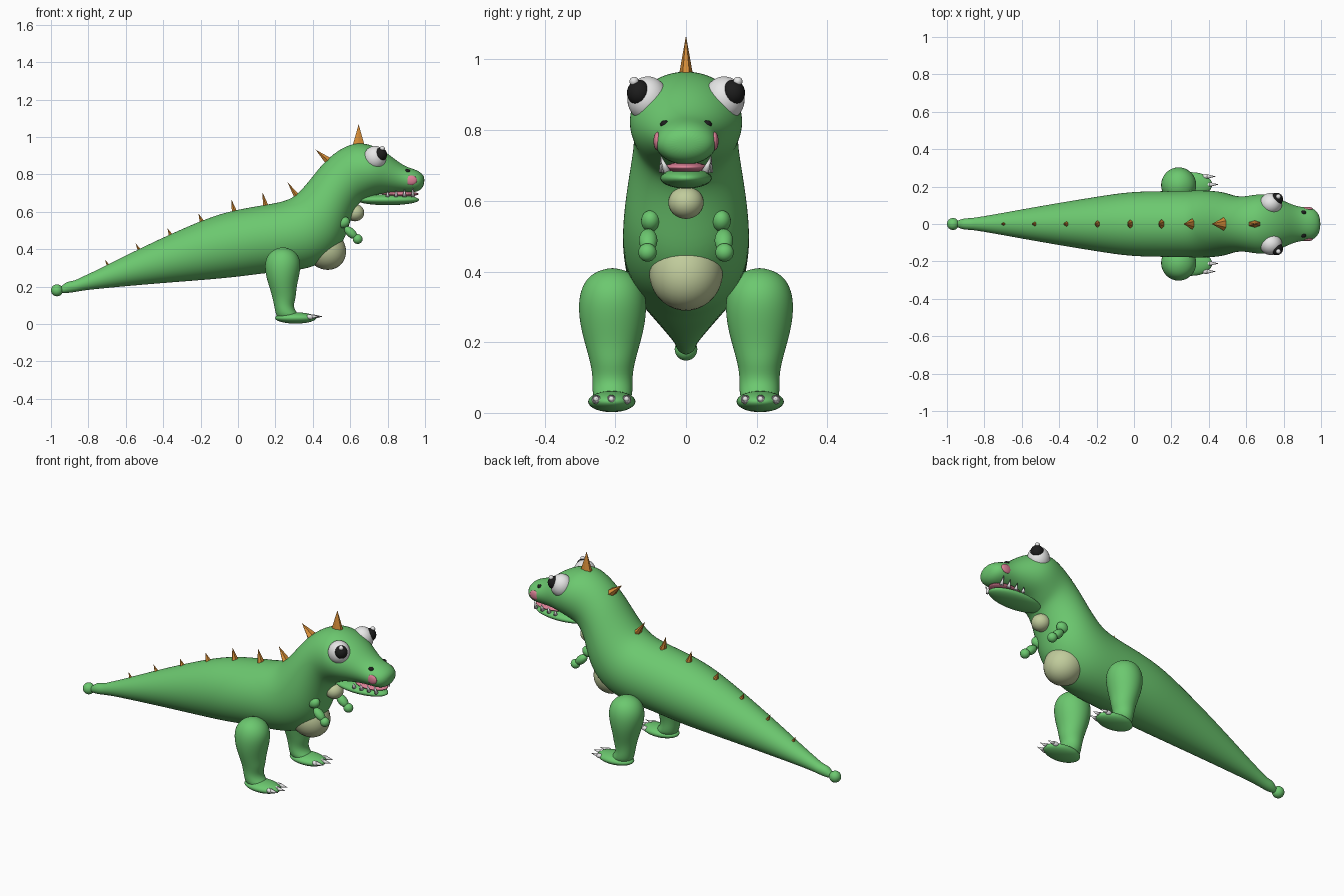
import bpy, bmesh, math
from mathutils import Matrix, Vector

cube = bpy.data.objects.get("Cube")
if cube:
    bpy.data.objects.remove(cube, do_unlink=True)


def material(name, r, g, b):
    m = bpy.data.materials.new(name)
    m.use_nodes = True
    m.diffuse_color = (r, g, b, 1)
    m.node_tree.nodes["Principled BSDF"].inputs["Base Color"].default_value = (r, g, b, 1)
    return m


GREEN = material("skin green", 0.15, 0.58, 0.16)
CREAM = material("belly cream", 0.53, 0.60, 0.33)
ORANGE = material("spike orange", 0.68, 0.27, 0.04)
PINK = material("mouth pink", 0.72, 0.22, 0.31)
WHITE = material("eye white", 0.82, 0.82, 0.82)
BLACK = material("pupil black", 0.012, 0.012, 0.012)


def finish(name, bm, mat, smooth=True):
    bmesh.ops.recalc_face_normals(bm, faces=bm.faces)
    for f in bm.faces:
        f.smooth = smooth
    mesh = bpy.data.meshes.new(name)
    bm.to_mesh(mesh)
    bm.free()
    mesh.materials.append(mat)
    obj = bpy.data.objects.new(name, mesh)
    bpy.context.collection.objects.link(obj)
    return obj


def loft(name, rings, mat, y=0, sides=24):
    """Skin elliptical rings, each given by two opposite points (x, z) and a half width."""
    bm = bmesh.new()
    rows = []
    for ax, az, bx, bz, w in rings:
        mid = Vector(((ax + bx) / 2, y, (az + bz) / 2))
        half = Vector(((ax - bx) / 2, 0, (az - bz) / 2))
        row = []
        for i in range(sides):
            a = math.tau * i / sides
            row.append(bm.verts.new(mid + half * math.cos(a) + Vector((0, w * math.sin(a), 0))))
        rows.append(row)
    for p, q in zip(rows, rows[1:]):
        for i in range(sides):
            j = (i + 1) % sides
            bm.faces.new((p[i], p[j], q[j], q[i]))
    bm.faces.new(rows[0])
    bm.faces.new(rows[-1])
    obj = finish(name, bm, mat)
    sub = obj.modifiers.new("smooth form", "SUBSURF")
    sub.levels = sub.render_levels = 2
    return obj


def blob(name, centre, radii, mat, pitch=0, yaw=0):
    bm = bmesh.new()
    m = (Matrix.Translation(centre) @ Matrix.Rotation(yaw, 4, 'Z')
         @ Matrix.Rotation(pitch, 4, 'Y') @ Matrix.Diagonal((*radii, 1)))
    bmesh.ops.create_uvsphere(bm, u_segments=32, v_segments=18, radius=1, matrix=m)
    return finish(name, bm, mat)


def spike(name, base, tip, rx, ry, mat, sides, smooth=False):
    """Cone from base to tip."""
    base, tip = Vector(base), Vector(tip)
    d = tip - base
    pitch = math.atan2(d.x, d.z)
    roll = -math.asin(d.y / d.length)
    bm = bmesh.new()
    m = (Matrix.Translation((base + tip) / 2) @ Matrix.Rotation(pitch, 4, 'Y')
         @ Matrix.Rotation(roll, 4, 'X') @ Matrix.Diagonal((rx, ry, d.length, 1)))
    bmesh.ops.create_cone(bm, cap_ends=True, segments=sides, radius1=1, radius2=0,
                          depth=1, matrix=m)
    return finish(name, bm, mat, smooth)


# Tail, torso, neck, head and snout in one skin
loft("body", [
    (-.955, .19, -.955, .17, .012),
    (-.94, .205, -.94, .165, .018),
    (-.915, .228, -.91, .165, .031),
    (-.875, .23, -.865, .172, .031),
    (-.84, .25, -.83, .178, .037),
    (-.78, .275, -.77, .186, .046),
    (-.5, .418, -.47, .213, .1),
    (-.2, .555, -.18, .234, .149),
    (-.04, .608, 0, .25, .175),
    (.145, .638, .15, .272, .177),
    (.24, .655, .35, .285, .18),
    (.3, .68, .47, .33, .181),
    (.345, .725, .56, .42, .176),
    (.395, .785, .592, .52, .164),
    (.445, .85, .62, .60, .152),
    (.51, .912, .65, .65, .147),
    (.58, .955, .68, .665, .155),
    (.65, .973, .71, .68, .163),
    (.725, .955, .745, .692, .157),
    (.795, .918, .795, .698, .128),
    (.85, .872, .85, .702, .102),
    (.90, .84, .90, .702, .09),
    (.95, .826, .95, .703, .088),
    (.985, .806, .98, .718, .066),
    (.998, .78, .995, .745, .025),
], GREEN)
blob("tail_tip", (-.968, 0, .18), (.032, .032, .032), GREEN)

# Chest and mouth
blob("belly_patch", (.467, 0, .4), (.117, .105, .104), CREAM, math.radians(45))
blob("throat_patch", (.625, 0, .595), (.05, .05, .046), CREAM)
blob("lower_jaw", (.80, 0, .664), (.168, .073, .029), GREEN)
blob("tongue", (.868, 0, .695), (.098, .06, .015), PINK)

# Back spikes from head to tail: base x, base z, tip x, tip z, half length, half width
spikes = [
    (.645, .95, .645, 1.068, .038, .021), (.485, .87, .415, .932, .024, .038),
    (.32, .675, .265, .757, .02, .035), (.15, .625, .13, .706, .018, .029),
    (-.018, .595, -.036, .668, .017, .026), (-.19, .54, -.212, .592, .016, .024),
    (-.355, .465, -.378, .513, .015, .02), (-.525, .39, -.548, .432, .012, .015),
    (-.692, .308, -.712, .346, .01, .011),
]
for n, (bx, bz, tx, tz, rx, ry) in enumerate(spikes, 1):
    spike(f"back_spike_{n}", (bx, 0, bz), (tx, 0, tz), rx, ry, ORANGE, 6)

# Paired parts on both flanks
LEG = [
    (.225, .41, .255, .41, .016), (.18, .393, .30, .393, .063),
    (.151, .357, .329, .357, .088), (.141, .31, .337, .31, .098),
    (.15, .25, .326, .25, .093), (.17, .19, .312, .19, .077),
    (.183, .145, .31, .14, .063), (.193, .10, .296, .10, .056),
    (.2, .06, .307, .065, .058), (.212, .02, .35, .03, .052),
]
for side, s in (("near", -1), ("far", 1)):
    # Eye
    blob(f"{side}_eye", (.732, s * .108, .888), (.06, .058, .064), WHITE)
    blob(f"{side}_pupil", (.762, s * .133, .906), (.035, .034, .036), BLACK)
    blob(f"{side}_eye_glint", (.772, s * .147, .938), (.013, .013, .013), WHITE)

    # Snout details
    blob(f"{side}_cheek", (.925, s * .081, .769), (.032, .011, .026), PINK)
    blob(f"{side}_nostril", (.905, s * .06, .817), (.015, .013, .011), BLACK)
    for n in range(4):
        x = .8 + n * .045
        spike(f"{side}_tooth_{n + 1}", (x, s * (.066 - .004 * n), .682),
              (x, s * .073, .712 + .006 * n), .011, .011, WHITE, 12, True)

    # Arm
    blob(f"{side}_upper_arm", (.565, s * .1, .543), (.034, .027, .029), GREEN, math.radians(-30))
    blob(f"{side}_forearm", (.603, s * .107, .488), (.042, .026, .024), GREEN, math.radians(42))
    blob(f"{side}_hand", (.64, s * .109, .454), (.026, .026, .026), GREEN)

    # Leg, foot and claws
    loft(f"{side}_leg", LEG, GREEN, s * .208)
    blob(f"{side}_foot", (.308, s * .21, .032), (.11, .067, .03), GREEN)
    for n, (y, x) in enumerate(((.168, .385), (.211, .40), (.254, .385)), 1):
        blob(f"{side}_toe_{n}", (x, s * y, .038), (.02, .013, .013), WHITE)
        spike(f"{side}_claw_{n}", (x + .005, s * y, .039), (x + .055, s * y, .04),
              .012, .012, WHITE, 16, True)
